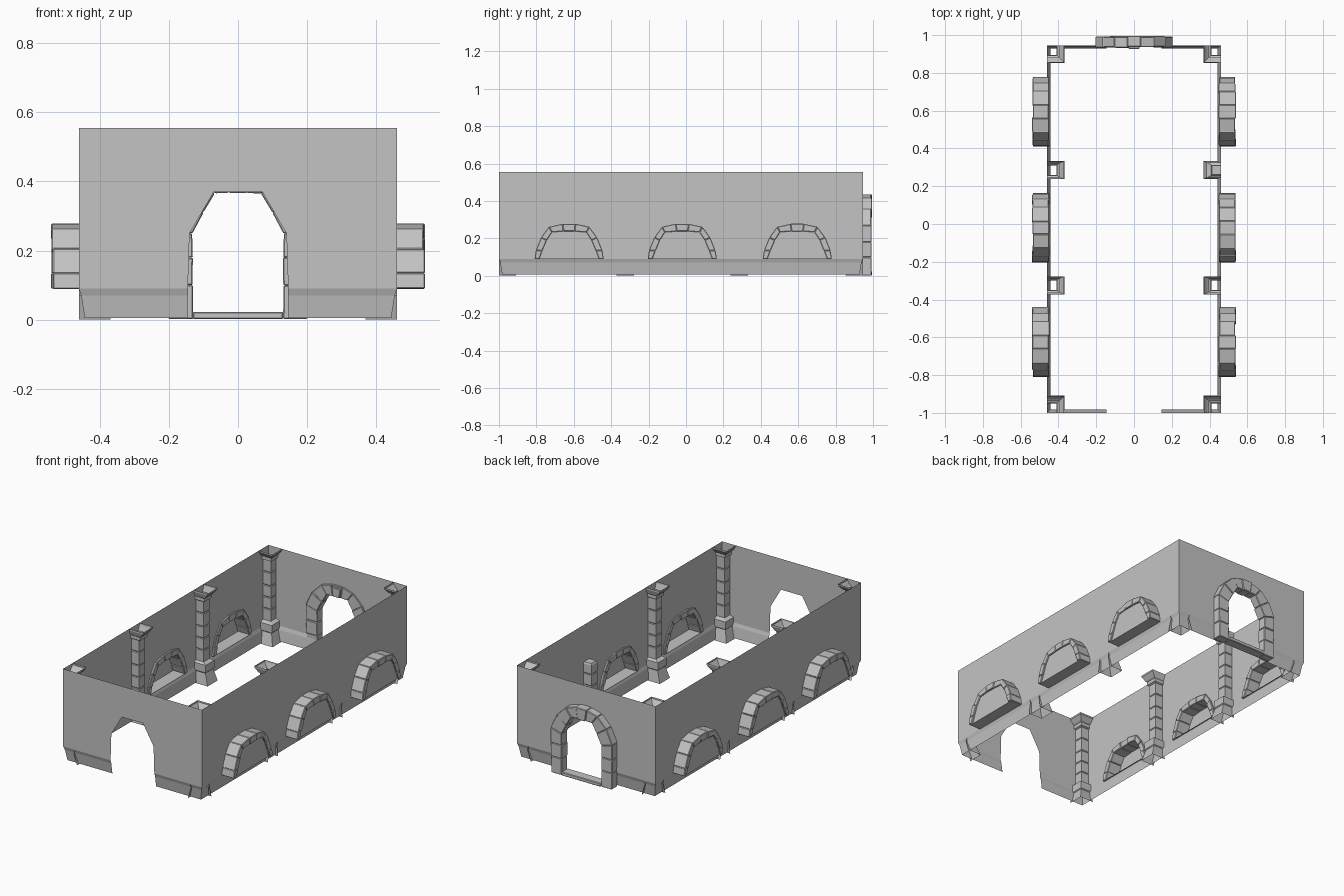
import bpy
import random
from mathutils import Vector

random.seed(4)
cube = bpy.data.objects.get("Cube")
if cube:
    bpy.data.objects.remove(cube, do_unlink=True)

stone = bpy.data.materials.new("grey stone")
stone.use_nodes = True
COLOUR = (0.55, 0.55, 0.55, 1)
stone.diffuse_color = COLOUR
stone.node_tree.nodes["Principled BSDF"].inputs["Base Color"].default_value = COLOUR

HALF_W, FRONT, BACK = 0.46, -1.0, 0.945
SKIRT_TOP, TOP = 0.09, 0.555


def make(name, verts, faces, bevel=0):
    mesh = bpy.data.meshes.new(name)
    mesh.from_pydata(verts, [], faces)
    mesh.materials.append(stone)
    obj = bpy.data.objects.new(name, mesh)
    bpy.context.collection.objects.link(obj)
    if bevel:
        mod = obj.modifiers.new("worn edges", "BEVEL")
        mod.width, mod.segments = bevel, 1
    return obj


def loft(name, rows, cap=False):
    """Open quad grid through rows of equal length."""
    n = len(rows[0])
    verts = [p for row in rows for p in row]
    faces = [(r * n + i, r * n + i + 1, r * n + n + i + 1, r * n + n + i)
             for r in range(len(rows) - 1) for i in range(n - 1)]
    if cap:
        faces.append([len(verts) - n + i for i in range(n)])
    return make(name, verts, faces)


def mirrored(half):
    """Complete a left half profile to the right."""
    return half + [(-u, z) for u, z in reversed(half)]


def arch(name, inner, outer, place, near, far):
    """Ring of separate wedge stones; place maps (u, z, depth) to space."""
    verts, faces = [], []
    for i in range(len(inner) - 1):
        a = near + random.uniform(-0.003, 0.003)
        b = far - random.uniform(0, 0.006)
        quad = [Vector(p) for p in (inner[i], inner[i + 1], outer[i + 1], outer[i])]
        mid = sum(quad, Vector((0, 0))) / 4
        size = random.uniform(0.98, 1.03)
        quad = [mid + (q - mid) * size for q in quad]
        k = len(verts)
        for depth in (a, b):
            verts += [place(q.x, max(q.y, 0.002), depth) for q in quad]
        faces += [(k, k + 1, k + 2, k + 3), (k + 7, k + 6, k + 5, k + 4)]
        faces += [(k + j, k + 4 + j, k + 4 + (j + 1) % 4, k + (j + 1) % 4) for j in range(4)]
    return make(name, verts, faces, bevel=0.003)


# Arch profiles
win_in = mirrored([(-.16, .09), (-.143, .135), (-.12, .19), (-.092, .233), (-.03, .238)])
win_out = mirrored([(-.185, .09), (-.178, .135), (-.15, .205), (-.108, .262), (-.035, .278)])
win_mid = [((a + c) / 2, (b + d) / 2) for (a, b), (c, d) in zip(win_in, win_out)]
door_in = mirrored([(-.13, 0), (-.131, .1), (-.13, .18), (-.132, .25),
                    (-.1, .31), (-.067, .365), (-.025, .367)])
door_out = mirrored([(-.2, 0), (-.202, .1), (-.205, .18), (-.205, .27),
                     (-.165, .355), (-.105, .415), (-.035, .435)])
door_hole = mirrored([(-.145, SKIRT_TOP), (-.14, .25), (-.07, .37)])

# Front and back walls with a doorway notch
for name, y in (("front_wall", FRONT), ("back_wall", BACK)):
    outline = [(-HALF_W, SKIRT_TOP)] + door_hole + [
        (HALF_W, SKIRT_TOP), (HALF_W, TOP), (-HALF_W, TOP)]
    make(name, [(x, y, z) for x, z in outline], [range(len(outline))])

# Side walls, niches, skirting and pillars
niche_centres = (-.625, -.02, .595)
skirt_profile = ((0, SKIRT_TOP), (.007, .07), (.017, .006))

base = [(.001, .048, .092), (.07, .037, .07), (.075, .041, .075),
        (.12, .041, .075), (.13, .028, .052)]
capital = [(.49, .028, .052), (.495, .035, .062), (.515, .035, .062),
           (.52, .039, .07), (.545, .048, .09), (TOP, .048, .09)]


def shaft(joints):
    """Shaft blocks parted by shallow grooves."""
    rings = []
    for z in joints:
        rings += [(z - .004, .028, .052), (z, .025, .049), (z + .004, .028, .052)]
    return rings


whole = base + shaft((.2, .27, .34, .42)) + capital
broken = base + shaft((.2, .27)) + [(.325, .028, .052), (.335, .024, .047)]

for side, s in (("left", 1), ("right", -1)):
    outline = [(FRONT, SKIRT_TOP)]
    for c in niche_centres:
        outline += [(c + u, z) for u, z in win_mid]
    outline += [(BACK, SKIRT_TOP), (BACK, TOP), (FRONT, TOP)]
    make(side + "_wall", [(s * HALF_W, y, z) for y, z in outline], [range(len(outline))])

    for i, c in enumerate(niche_centres):
        tag = f"{side}_niche_{i + 1}"
        arch(tag + "_arch", win_in, win_out,
             lambda u, z, d: (s * d, c + u, z), .45, .541)
        # Closed outer panel and flat sill
        panel = [(s * .53, c + u, z) for u, z in win_mid]
        n = len(panel)
        ends = [(s * .452, panel[k][1], SKIRT_TOP) for k in (0, -1)]
        make(tag + "_back_and_sill", panel + ends, [range(n), (0, n - 1, n + 1, n)])

    # Skirting runs from door jamb to door jamb, sloping inward
    loft(side + "_skirting", [
        [(s * .145, FRONT + o, z), (s * (HALF_W - o), FRONT + o, z),
         (s * (HALF_W - o), BACK - o, z), (s * .145, BACK - o, z)]
        for o, z in skirt_profile])

    # Corner pillars
    for name, y, t in (("front", FRONT, 1), ("back", BACK, -1)):
        loft(f"{side}_{name}_corner_pillar", [
            [(s * HALF_W, y + t * d, z), (s * (HALF_W - d), y + t * d, z),
             (s * (HALF_W - d), y, z)] for z, w, d in whole])

    # Wall pillars; one is a broken stump
    for name, y in (("front", -.325), ("back", .285)):
        stump = s == 1 and name == "back"
        loft(f"{side}_{name}_wall_pillar", [
            [(s * HALF_W, y - w, z), (s * (HALF_W - d), y - w, z),
             (s * (HALF_W - d), y + w, z), (s * HALF_W, y + w, z)]
            for z, w, d in (broken if stump else whole)], cap=stump)

# Back doorway arch with keystone and threshold
arch("back_door_arch", door_in, door_out, lambda u, z, d: (u, d, z), .936, .996)
arch("door_keystone", [(-.022, .37), (.022, .37)], [(-.03, .425), (.03, .425)],
     lambda u, z, d: (u, d, z), .928, .99)
arch("door_threshold", [(-.127, 0), (.127, 0)], [(-.127, .023), (.127, .023)],
     lambda u, z, d: (u, d, z), .94, 1.0)
